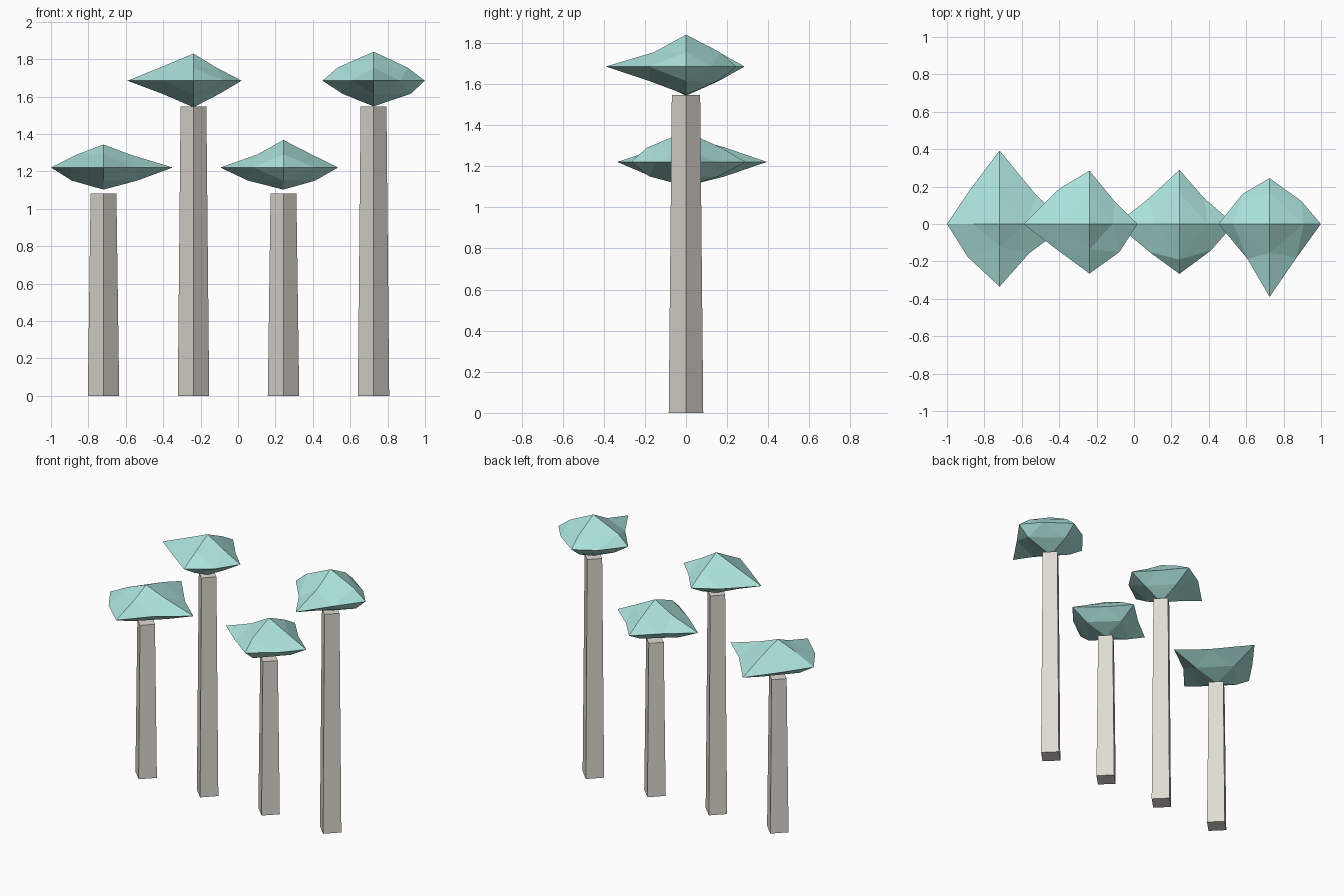
import bpy, bmesh
from math import pi
from itertools import product

if "Cube" in bpy.data.objects:
    bpy.data.objects.remove(bpy.data.objects["Cube"])

def material(name, rgb):
    m = bpy.data.materials.new(name)
    m.diffuse_color = (*rgb, 1)
    m.use_nodes = True
    m.node_tree.nodes["Principled BSDF"].inputs["Base Color"].default_value = m.diffuse_color
    return m

LEAF = material("leaf_teal", (0.41, 0.76, 0.71))
BARK = material("bark_stone", (0.74, 0.71, 0.64))
MID_Z = 0.07

def finish(name, bm, mat):
    bmesh.ops.recalc_face_normals(bm, faces=bm.faces)
    me = bpy.data.meshes.new(name)
    bm.to_mesh(me)
    bm.free()
    me.materials.append(mat)
    ob = bpy.data.objects.new(name, me)
    bpy.context.collection.objects.link(ob)
    return ob

# Four-sided tapered trunk, corners on the x and y axes
def trunk(name, x, height):
    bm = bmesh.new()
    bmesh.ops.create_cone(bm, cap_ends=True, segments=4, radius1=0.084,
                          radius2=0.069, depth=height)
    ob = finish(name, bm, BARK)
    ob.location = (x, 0, height / 2)

# Squashed octahedron, each side split in four, with uneven edge midpoints
def crown(name, x, z, tips, ring, xz, yz):
    bm = bmesh.new()
    left, right, front, back, low, high = tips
    axis = {(-1, 0, 0): (-left, 0, 0), (1, 0, 0): (right, 0, 0),
            (0, -1, 0): (0, -front, 0), (0, 1, 0): (0, back, 0),
            (0, 0, -1): (0, 0, -low), (0, 0, 1): (0, 0, high)}
    signs = list(product((-1, 1), repeat=2))
    for (a, b), (rx, ry), dx, dy in zip(signs, ring, xz, yz):
        axis[(a, b, 0)] = (a * rx, b * ry, 0)
        axis[(a, 0, b)] = (a * dx, 0, b * MID_Z)
        axis[(0, a, b)] = (0, a * dy, b * MID_Z)
    v = {k: bm.verts.new(co) for k, co in axis.items()}
    for a, b, c in product((-1, 1), repeat=3):
        X, Y, Z = v[a, 0, 0], v[0, b, 0], v[0, 0, c]
        XY, XZ, YZ = v[a, b, 0], v[a, 0, c], v[0, b, c]
        for tri in ((X, XY, XZ), (Y, YZ, XY), (Z, XZ, YZ), (XY, YZ, XZ)):
            bm.faces.new(tri)
    ob = finish(name, bm, LEAF)
    ob.location = (x, 0, z)

# x, trunk height, tip radii (left, right, front, back, low, high),
# ring midpoints (left-front, left-back, right-front, right-back),
# x of xz midpoints and y of yz midpoints (low then high on each side)
TREES = [
    (-0.719, 1.083, (.281, .37, .335, .393, .118, .123),
     ((.17, .176), (.16, .18), (.16, .155), (.20, .15)),
     (.17, .14, .18, .14), (.17, .12, .19, .19)),
    (-0.238, 1.547, (.353, .257, .265, .285, .142, .145),
     ((.17, .14), (.16, .19), (.16, .15), (.135, .12)),
     (.166, .18, .139, .123), (.15, .135, .16, .16)),
    (0.243, 1.083, (.337, .292, .267, .29, .118, .147),
     ((.16, .15), (.16, .14), (.17, .14), (.13, .14)),
     (.19, .139, .17, .15), (.18, .19, .16, .17)),
    (0.725, 1.547, (.273, .274, .39, .245, .137, .155),
     ((.118, .187), (.145, .16), (.144, .18), (.17, .123)),
     (.166, .193, .198, .182), (.18, .155, .155, .165)),
]
for i, (x, h, tips, ring, xz, yz) in enumerate(TREES, 1):
    trunk(f"trunk_{i}", x, h)
    crown(f"crown_{i}", x, h + 0.138, tips, ring, xz, yz)
